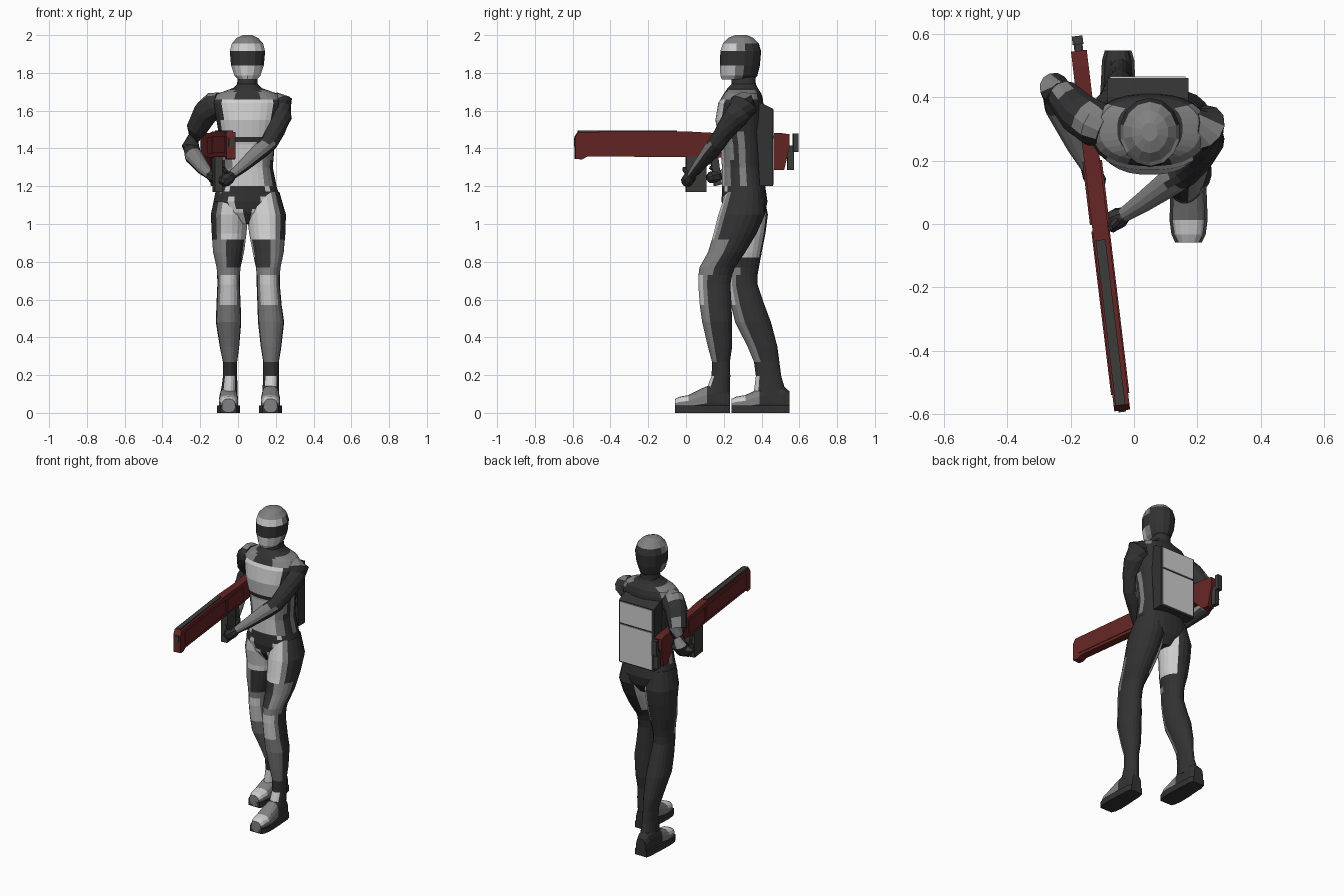
import bpy, bmesh, math
from mathutils import Vector, Matrix

def mat(name, *rgb):
    m = bpy.data.materials.new(name)
    m.diffuse_color = (*rgb, 1)
    return m

DARK, MID, LIGHT, RED, METAL = range(5)
MATS = [mat("dark_suit", .032, .032, .032), mat("mid_grey", .22, .22, .22),
        mat("light_grey", .62, .62, .62), mat("dark_red", .13, .018, .018),
        mat("gun_metal", .045, .045, .042)]
X, Y, Z = Vector((1, 0, 0)), Vector((0, 1, 0)), Vector((0, 0, 1))

def skin(name, loops, rule, sub=1):
    """Bridge loops into a closed shell; rule is a colour index or f(centre, normal)."""
    fine = [[a.lerp(b, k / sub) for a, b in zip(A, B)]
            for A, B in zip(loops, loops[1:]) for k in range(sub)] + [loops[-1]]
    bm = bmesh.new()
    rows = [[bm.verts.new(p) for p in loop] for loop in fine]
    n = len(rows[0])
    for A, B in zip(rows, rows[1:]):
        for i in range(n):
            bm.faces.new((A[i], A[(i + 1) % n], B[(i + 1) % n], B[i]))
    bm.faces.new(rows[0][::-1])
    bm.faces.new(rows[-1])
    bmesh.ops.recalc_face_normals(bm, faces=bm.faces)
    for f in bm.faces:
        f.material_index = rule(f.calc_center_median(), f.normal) if callable(rule) else rule
    me = bpy.data.meshes.new(name)
    bm.to_mesh(me)
    bm.free()
    for m in MATS:
        me.materials.append(m)
    ob = bpy.data.objects.new(name, me)
    bpy.context.collection.objects.link(ob)
    return ob

def oval(c, u, v, ru, rv, n, p=1):
    """Rounded cross-section; p below 1 makes it boxier."""
    pw = lambda t: math.copysign(abs(t) ** p, t)
    return [c + u * ru * pw(math.cos(2 * math.pi * (i + .5) / n))
            + v * rv * pw(math.sin(2 * math.pi * (i + .5) / n)) for i in range(n)]

def column(name, rings, rule, n=20, sub=3, p=1):
    """Rings are z, x, y, half width, half depth."""
    return skin(name, [oval(Vector((x, y, z)), X, Y, a, b, n, p)
                       for z, x, y, a, b in rings], rule, sub)

def tube(name, pts, rule, n=12, sub=2):
    """Points are x, y, z, radius."""
    c = [Vector(q[:3]) for q in pts]
    loops = []
    for i, q in enumerate(pts):
        t = (c[min(i + 1, len(c) - 1)] - c[max(i - 1, 0)]).normalized()
        u = t.cross(Z).normalized()
        loops.append(oval(c[i], u, t.cross(u), q[3], q[3], n))
    return skin(name, loops, rule, sub)

def prism(name, x0, x1, profile, rule):
    return skin(name, [[Vector((x, y, z)) for y, z in profile] for x in (x0, x1)], rule)

def box(name, x0, x1, y0, y1, z0, z1, rule):
    return prism(name, x0, x1, [(y0, z0), (y1, z0), (y1, z1), (y0, z1)], rule)

# Torso with chest, belly, groin and side panels
def torso_rule(c, n):
    d, z, front = abs(c.x - .05), c.z, n.y < -.3
    if z > 1.66:
        return MID if .06 < d < .17 and z < 1.715 and c.y < .37 else DARK
    if front and 1.46 < z and d < .135:
        return LIGHT
    if front and 1.2 < z < 1.43 and d < .085:
        return LIGHT
    if z < 1.2:
        if front and d < .09 * (z - 1.0) / .17:
            return DARK
        return LIGHT if front and d < .11 else DARK
    if z < 1.5 and (.2 < c.y < .245 or .28 < c.y < .32):
        return MID
    return DARK

column("torso", [(1.0, .05, .31, .05, .07), (1.06, .05, .31, .14, .11), (1.12, .05, .31, .18, .122),
    (1.2, .05, .305, .155, .115), (1.3, .05, .30, .135, .11), (1.42, .05, .295, .145, .115),
    (1.46, .05, .29, .15, .12), (1.55, .05, .285, .165, .13), (1.64, .05, .29, .185, .12),
    (1.66, .05, .295, .18, .113), (1.69, .05, .30, .16, .10), (1.72, .05, .30, .075, .08),
    (1.74, .05, .305, .055, .065), (1.79, .05, .305, .052, .062)], torso_rule, 28, 3, .85)

# Helmet with visor band
def head_rule(c, n):
    if c.y > .30 and c.z < 1.965:
        return DARK
    if 1.84 < c.z < 1.915:
        return DARK
    return MID if c.z > 1.95 or c.y > .27 else LIGHT

column("helmet", [(1.765, .05, .275, .05, .085), (1.785, .05, .28, .07, .098), (1.84, .05, .285, .089, .106),
    (1.915, .05, .29, .096, .108), (1.955, .05, .29, .085, .095), (1.985, .05, .29, .058, .067),
    (2.0, .05, .29, .025, .03)], head_rule, 14, 1)

# Legs: light inner thigh and knee, grey shin, dark back
def leg_rule(s):
    def rule(c, n):
        f, o, z = -n.y, n.x * s, c.z
        if z > .92:
            if (f > .3 and o < .45) or (o < -.5 and f > -.8):
                return LIGHT
            return MID if f > .3 and o < .8 else DARK
        if z > .77:
            if o < -.5 and f < .3:
                return LIGHT if z > .83 else DARK
            return (DARK if o < .1 else MID) if f > .2 else DARK
        if z > .73:
            return MID if f > .2 else DARK
        if z > .57:
            return LIGHT if f > .6 else MID if f > .3 else DARK
        if z > .27:
            return MID if f > .3 else DARK
        return LIGHT if z < .195 and f > .5 else DARK
    return rule

column("left_leg", [(1.17, .135, .31, .085, .10), (1.05, .15, .295, .105, .125), (.95, .155, .26, .097, .115),
    (.85, .16, .215, .083, .10), (.77, .16, .165, .066, .095), (.73, .16, .155, .062, .09),
    (.68, .16, .15, .062, .086), (.57, .167, .157, .065, .085), (.48, .175, .165, .07, .08),
    (.35, .175, .18, .055, .065), (.27, .175, .185, .042, .048), (.195, .175, .185, .042, .05),
    (.10, .173, .165, .045, .068)], leg_rule(1))
column("right_leg", [(1.17, -.035, .31, .085, .10), (1.05, -.045, .32, .10, .115), (.95, -.047, .322, .093, .10),
    (.85, -.05, .31, .083, .092), (.77, -.05, .302, .064, .085), (.73, -.05, .30, .061, .08),
    (.68, -.05, .30, .06, .08), (.57, -.05, .327, .065, .09), (.48, -.05, .355, .068, .096),
    (.35, -.045, .405, .052, .08), (.27, -.042, .427, .038, .068), (.195, -.042, .437, .038, .068),
    (.10, -.047, .445, .045, .088)], leg_rule(-1))

# Boots: upper plus flat sole
SHOE = [(0, .034, .07), (.025, .046, .082), (.07, .052, .09), (.14, .05, .125),
        (.2, .046, .15), (.26, .043, .14), (.29, .034, .11)]
for side, cx, toe, k in (("left", .172, -.058, 1), ("right", -.05, .24, 1.06)):
    def shoe_rule(c, n, toe=toe):
        if c.y < toe + .07:
            return LIGHT if n.z > .2 else MID
        return MID if c.y < toe + .16 and n.z > -.1 else DARK
    skin(side + "_boot", [oval(Vector((cx, toe + y * k, h / 2 + .004)), X, Z, w, h / 2, 14, .75)
                          for y, w, h in SHOE], shoe_rule, 2)
    outline = [(w + .008, toe + y * k) for y, w, h in SHOE]
    loop = outline + [(-w, y) for w, y in outline[::-1]]
    skin(side + "_sole", [[Vector((cx + w, y, z)) for w, y in loop] for z in (0, .038)], DARK)

# Arms: dark sleeve with shoulder patch, grey forearm
def arm_rule(elbow_z, s):
    def rule(c, n):
        if c.z < elbow_z:
            return MID if n.z > -.35 else DARK
        if c.z > 1.67 and n.z > .6:
            return MID
        return MID if s < 0 and 1.42 < c.z < 1.58 and n.y > .35 and n.x < .2 else DARK
    return rule

tube("right_arm", [(-.09, .30, 1.64, .06), (-.12, .315, 1.63, .074), (-.17, .345, 1.59, .068), (-.22, .40, 1.50, .055),
    (-.25, .43, 1.41, .048), (-.235, .37, 1.36, .048), (-.18, .25, 1.29, .035),
    (-.145, .18, 1.255, .024)], arm_rule(1.38, -1))
tube("left_arm", [(.18, .31, 1.65, .055), (.215, .305, 1.63, .078), (.22, .265, 1.57, .066), (.20, .21, 1.50, .052),
    (.165, .165, 1.43, .046), (.12, .135, 1.39, .045), (.03, .07, 1.31, .033),
    (-.03, .03, 1.26, .024)], arm_rule(1.43, 1))

# Gloves
tube("right_hand", [(-.15, .185, 1.258, .022), (-.132, .158, 1.25, .035), (-.115, .13, 1.245, .032),
    (-.108, .115, 1.24, .018)], DARK, 8)
tube("right_thumb", [(-.13, .165, 1.27, .014), (-.12, .14, 1.295, .012), (-.118, .125, 1.3, .008)], DARK, 6)
tube("left_hand", [(-.025, .033, 1.263, .022), (-.05, .018, 1.245, .035), (-.075, .004, 1.225, .034),
    (-.085, -.004, 1.21, .02)], DARK, 8)
tube("left_thumb", [(-.05, .015, 1.26, .014), (-.07, -.008, 1.285, .012), (-.075, -.012, 1.3, .008)], DARK, 6)

# Backpack with two light back panels
prism("backpack", -.085, .172, [(.365, 1.64), (.40, 1.64), (.46, 1.61), (.46, 1.20), (.39, 1.20)], DARK)
for name, z0, z1 in (("lower_pack_panel", 1.21, 1.455), ("upper_pack_panel", 1.467, 1.605)):
    box(name, -.075, .162, .458, .465, z0, z1, LIGHT)

# Long rifle, built along y and then swung outward
rifle = [
    prism("rifle_body", -.025, .025, [(-.592, 1.345), (-.592, 1.462), (-.575, 1.488), (0, 1.49), (.15, 1.482),
        (.50, 1.482), (.55, 1.475), (.55, 1.41), (.52, 1.285), (.475, 1.285), (.40, 1.36),
        (.15, 1.35), (0, 1.355), (-.53, 1.357), (-.555, 1.342)], RED),
    box("barrel_side_rail", -.029, .029, -.54, -.02, 1.375, 1.465, RED),
    box("top_rail", -.019, .012, -.575, -.05, 1.488, 1.496, METAL),
    box("muzzle", -.012, .012, -.597, -.59, 1.41, 1.455, METAL),
    box("receiver", -.031, .031, .0, .2, 1.37, 1.46, RED),
    box("magazine_grip", -.015, .027, .0, .105, 1.17, 1.36, METAL),
    prism("trigger_grip", -.016, .016, [(.13, 1.36), (.17, 1.36), (.19, 1.21), (.15, 1.2)], METAL),
    box("trigger_guard", -.006, .006, .10, .14, 1.315, 1.325, METAL),
    box("butt_lower", -.014, .014, .54, .575, 1.285, 1.40, METAL),
    box("butt_link", -.01, .01, .545, .59, 1.395, 1.415, METAL),
    box("butt_upper", -.017, .017, .57, .597, 1.38, 1.48, METAL)]
swing = Matrix.Translation((-.108, 0, 0)) @ Matrix.Rotation(.12, 4, 'Z')
for ob in rifle:
    ob.data.transform(swing)
